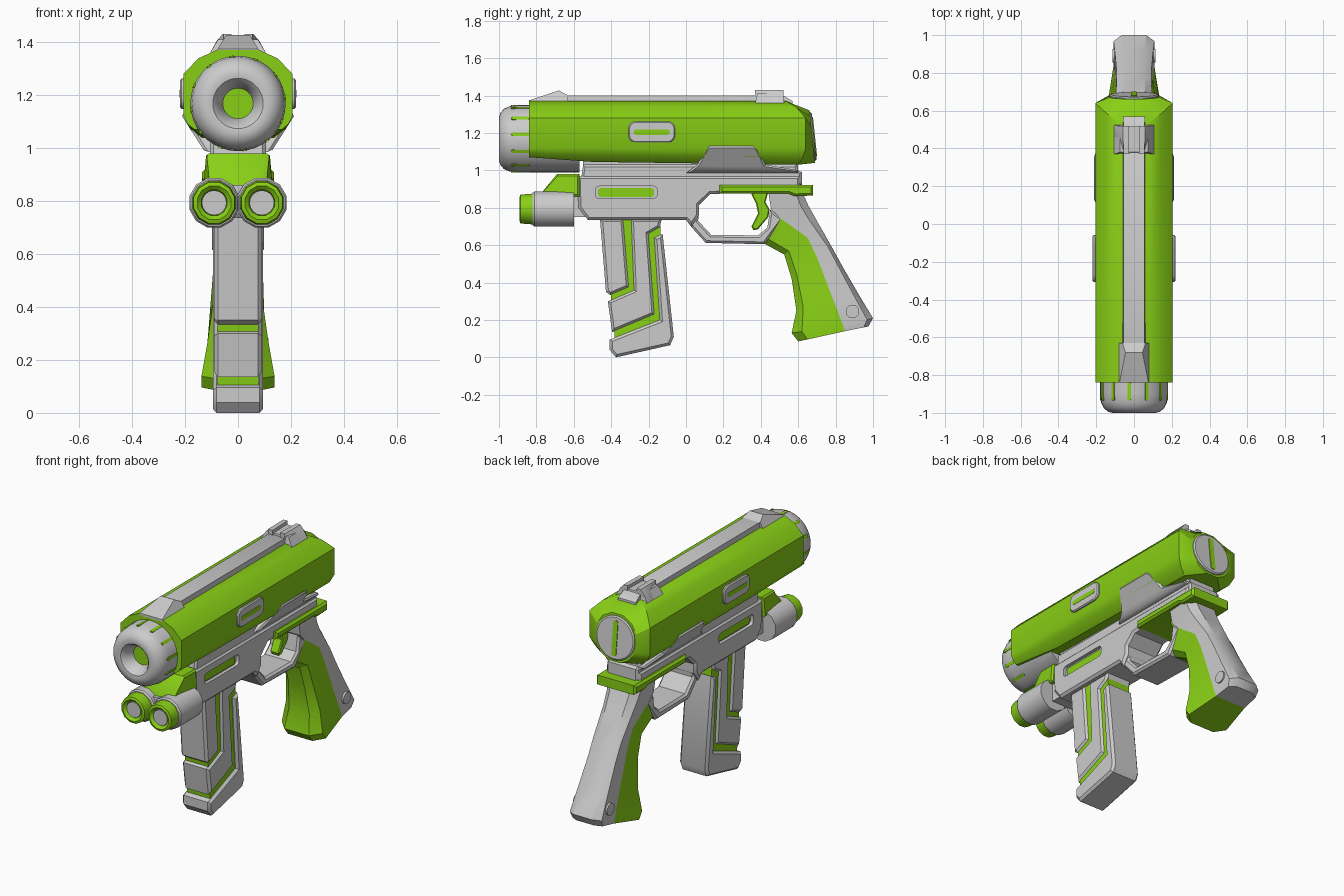
import bpy, bmesh
from math import sin, cos, pi, radians
from mathutils import Matrix, Vector

if "Cube" in bpy.data.objects:
    bpy.data.objects.remove(bpy.data.objects["Cube"])

GREEN = bpy.data.materials.new("green")
GREEN.diffuse_color = (0.25, 0.63, 0.008, 1)
GREEN.use_nodes = True
GREEN.node_tree.nodes["Principled BSDF"].inputs["Base Color"].default_value = GREEN.diffuse_color


def finish(name, bm, green=False):
    bmesh.ops.recalc_face_normals(bm, faces=bm.faces)
    me = bpy.data.meshes.new(name)
    bm.to_mesh(me)
    bm.free()
    ob = bpy.data.objects.new(name, me)
    bpy.context.collection.objects.link(ob)
    if green:
        me.materials.append(GREEN)
    return ob


def loft(name, rings, green=False, bevel=0.0):
    """Skin equal-length rings of xyz points and cap both ends."""
    bm = bmesh.new()
    rows = [[bm.verts.new(p) for p in r] for r in rings]
    n = len(rows[0])
    for a, b in zip(rows, rows[1:]):
        for i in range(n):
            bm.faces.new((a[i], a[(i + 1) % n], b[(i + 1) % n], b[i]))
    caps = [bm.faces.new(rows[0]), bm.faces.new(rows[-1])]
    if bevel:
        bmesh.ops.recalc_face_normals(bm, faces=bm.faces)
        edges = list({e for f in caps for e in f.edges})
        bmesh.ops.bevel(bm, geom=edges, offset=bevel, segments=1, profile=0.5, affect='EDGES')
    return finish(name, bm, green)


def plate(name, pts, x0, x1, green=False, bevel=0.0):
    """Side-view (y, z) profile extruded from x0 to x1."""
    return loft(name, [[(x, y, z) for y, z in pts] for x in (x0, x1)], green, bevel)


def slab(name, pts, w, green=False, bevel=0.0):
    """Centred plate; w is the half width, or a function of z."""
    f = w if callable(w) else lambda z: w
    return loft(name, [[(s * f(z), y, z) for y, z in pts] for s in (-1, 1)], green, bevel)


def pill(y0, y1, z0, z1, r, k=4):
    pts = []
    for i, (cy, cz) in enumerate([(y1 - r, z1 - r), (y0 + r, z1 - r), (y0 + r, z0 + r), (y1 - r, z0 + r)]):
        pts += [(cy + r * cos(pi / 2 * (i + j / k)), cz + r * sin(pi / 2 * (i + j / k))) for j in range(k + 1)]
    return pts


def lathe(name, prof, cx, cz, n, green=False, turn=0.0):
    """Revolve (radius, y) about an axis running along y."""
    return loft(name, [[(cx + r * cos(2 * pi * i / n + turn), y, cz + r * sin(2 * pi * i / n + turn))
                        for i in range(n)] for r, y in prof], green)


def mirror_ring(half):
    return half + [(-x, y, z) for x, y, z in reversed(half)]


# Main shell with a sloping rear that closes onto the end disc
sec = [(.08, 1.37), (.15, 1.338), (.205, 1.28), (.205, 1.12), (.18, 1.07), (.13, 1.03)]
rear_y = [.535, .59, .64, .64, .625, .60]
front = [(x, -.84, z) for x, z in sec[:4]] + [(.19, -.84, 1.09), (.165, -.84, 1.07)]
mid = [(x, -.5, z) for x, z in sec[:4]] + [(.185, -.5, 1.08), (.14, -.5, 1.045)]
rear = [(x, y, z) for (x, z), y in zip(sec, rear_y)]
ang = [75, 48, 22, -22, -50, -75]
end = [(.145 * cos(radians(a)), .675 - .1 * .145 * sin(radians(a)), 1.18 + .145 * sin(radians(a))) for a in ang]
loft("body_shell", [mirror_ring(r) for r in (front, mid, rear, end)], True)

# Rear disc and its slot, tilted back
tilt = Matrix.Translation((0, .672, 1.18)) @ Matrix.Rotation(radians(6), 4, 'X')
disc = lathe("rear_disc", [(.13, -.03), (.13, .008), (.122, .014)], 0, 0, 28)
disc.data.transform(tilt)
slot = loft("rear_disc_slot", [[(y, d, z) for y, z in pill(-.016, .016, -.105, .105, .015)] for d in (0, .018)], True)
slot.data.transform(tilt)

# Barrel nose with a recessed muzzle
lathe("barrel_nose", [(.055, -.90), (.058, -.93), (.083, -.985), (.095, -.997), (.115, -1), (.138, -.993),
                      (.16, -.975), (.174, -.945), (.18, -.90), (.18, -.57)], 0, 1.168, 36)
lathe("muzzle_core", [(.058, -.89), (.058, -.925)], 0, 1.168, 28, True)
for k in range(12):
    rib = loft("nose_rib", [[(x, y, z) for y, z in pill(-.935, -.835, -.009, .009, .008, 2)] for x in (.16, .1815)], True)
    rib.data.transform(Matrix.Translation((0, 0, 1.168)) @ Matrix.Rotation(radians(-8 - 30 * k), 4, 'Y'))

# Top rail, front sight ramp and rear sight
slope = lambda z: .055 if z > 1.38 else .06
slab("top_rail", [(-.84, 1.355), (-.84, 1.372), (-.70, 1.40), (.52, 1.40), (.57, 1.37), (.57, 1.34)], slope)
slab("front_sight", [(-.84, 1.36), (-.84, 1.374), (-.68, 1.427), (-.63, 1.40), (-.63, 1.36)],
     lambda z: .085 - (z - 1.36) * .6)
slab("rear_sight_base", [(.37, 1.36), (.38, 1.41), (.515, 1.41), (.525, 1.36)], lambda z: .105 - (z - 1.36) * .6)
for s in (-1, 1):
    loft("rear_sight_prong", [[(s * .025, .37, z0), (s * .055, .37, z0), (s * w, .46, z0), (s * w, .52, z0),
                               (s * .03, .52, z0)] for z0, w in ((1.36, .105), (1.405, .08), (1.43, .058))])

# Lower frame with the trigger guard as one outline
frame = slab("frame", [(-.58, .97), (-.575, .80), (-.525, .735), (0, .735), (.03, .70), (.07, .76), (.07, .815),
                       (.13, .873), (.61, .89), (.61, .97)], .115, bevel=.014)
slab("trigger_guard", [(-.03, .75), (0, .735), (.03, .695), (.105, .612), (.42, .605), (.52, .74), (.45, .79),
                       (.435, .695), (.385, .652), (.135, .655), (.065, .73), (.07, .80), (.02, .80)], .098, bevel=.012)
slab("frame_top", [(-.56, .96), (-.55, 1.03), (.59, 1.03), (.60, 1.0), (.62, .99), (.62, .92), (-.5, .92)], .105, bevel=.012)
slab("barrel_saddle", [(-.55, .98), (-.55, 1.06), (.60, 1.05), (.60, .98)], .085)
slab("side_hood", [(0, .985), (.06, 1.03), (.11, 1.12), (.125, 1.13), (.36, 1.13), (.385, 1.115), (.425, 1.03), (.60, 1.0),
                   (.60, .985)], lambda z: .125 + (z - .985) * .64, bevel=.012)

# Side slots sunk into the frame, and raised buttons on the shell
for s in (-1, 1):
    cut = plate("slot_cutter", pill(-.485, -.155, .85, .915, .02), s * .095, s * .2)
    cut.hide_render = True
    m = frame.modifiers.new("slot", 'BOOLEAN')
    m.operation, m.object, m.solver = 'DIFFERENCE', cut, 'EXACT'
    bpy.context.view_layer.objects.active = frame
    bpy.ops.object.modifier_apply(modifier=m.name)
    bpy.data.objects.remove(cut)
    plate("frame_slot_insert", pill(-.47, -.17, .858, .905, .015), s * .08, s * .1, True)
    plate("side_button", pill(-.308, -.058, 1.148, 1.262, .04), s * .19, s * .219, bevel=.006)
    plate("side_button_slot", pill(-.28, -.086, 1.19, 1.218, .013), s * .20, s * .2205, True)

# Green band above the grip, and the trigger
slab("grip_band", [(.18, .875), (.18, .922), (.68, .922), (.68, .865), (.58, .862), (.55, .875)], .135, True, .012)
slab("trigger", [(.36, .885), (.35, .87), (.375, .82), (.385, .77), (.35, .70), (.36, .68), (.385, .685), (.44, .75),
                 (.447, .79), (.425, .83), (.44, .885)], .03, True, .006)


# Rear grip: grey back and green front meeting on a side seam
def grip_part(name, rows, green=False):
    rings = []
    for y0, z0, w0, y1, z1, w1 in rows:
        yc, zc = y0 + .2 * (y1 - y0), z0 + .2 * (z1 - z0)
        h = [(.6 * w0, y0, z0), (w0, yc, zc), (w1, y1, z1)]
        rings.append(mirror_ring(h))
    return loft(name, rings, green)


grip_part("grip_back", [(.615, .90, .115, .44, .885, .105), (.655, .81, .105, .455, .79, .10),
                        (.70, .73, .098, .495, .75, .098), (.785, .58, .092, .65, .64, .094),
                        (.84, .48, .092, .70, .535, .094), (.93, .325, .10, .775, .34, .10),
                        (1.0, .21, .108, .84, .17, .108), (.975, .165, .10, .85, .14, .105)])
grip_part("grip_front", [(.415, .61, .085, .495, .75, .098), (.525, .55, .085, .65, .64, .094),
                         (.565, .42, .09, .70, .535, .094), (.59, .25, .115, .775, .34, .10),
                         (.565, .13, .138, .84, .17, .108), (.60, .085, .138, .85, .14, .105)], True)
rivet = lathe("grip_rivet", [(.036, -.115), (.036, .115)], 0, 0, 20)
rivet.data.transform(Matrix.Translation((0, .89, .245)) @ Matrix.Rotation(pi / 2, 4, 'Z'))

# Front grip: three grey panels around a green core
slab("front_grip_core", [(-.44, .74), (-.14, .74), (-.135, .66), (-.09, .12), (-.375, .04)], .078, True)
slab("front_grip_front_panel", [(-.46, .74), (-.335, .74), (-.305, .375), (-.405, .333), (-.428, .35)], .09, bevel=.014)
slab("front_grip_middle_panel", [(-.295, .74), (-.13, .74), (-.14, .695), (-.20, .66), (-.168, .23), (-.395, .135),
                                 (-.418, .30), (-.28, .36)], .09, bevel=.014)
slab("front_grip_rear_panel", [(-.125, .66), (-.065, .11), (-.085, .065), (-.375, 0), (-.408, .04), (-.408, .095),
                               (-.14, .20), (-.17, .64)], .095, bevel=.014)

# Twin lamps under the barrel
slab("lamp_mount", [(-.77, .86), (-.765, .89), (-.69, .98), (-.57, .98), (-.57, .86)],
     lambda z: .12 if z > .95 else .10 if z > .885 else .13, True, .01)
slab("lamp_bridge", [(-.79, .76), (-.79, .86), (-.60, .86), (-.60, .76)], .06)
slab("lamp_support", [(-.62, .75), (-.62, .87), (-.5, .87), (-.5, .75)], .10)
for s in (-1, 1):
    lathe("lamp_body", [(.09, -.82), (.097, -.81), (.097, -.60)], s * .09, .793, 12, turn=pi / 12)
    lathe("lamp_ring", [(.048, -.86), (.05, -.875), (.066, -.89), (.08, -.885), (.086, -.81)],
          s * .09, .793, 12, True, pi / 12)
    lathe("lamp_lens", [(.047, -.85), (.047, -.878)], s * .09, .793, 16)

# Smooth the curved surfaces, keep the hard edges
bpy.ops.object.select_all(action='SELECT')
bpy.context.view_layer.objects.active = frame
bpy.ops.object.shade_smooth_by_angle(angle=radians(32))
